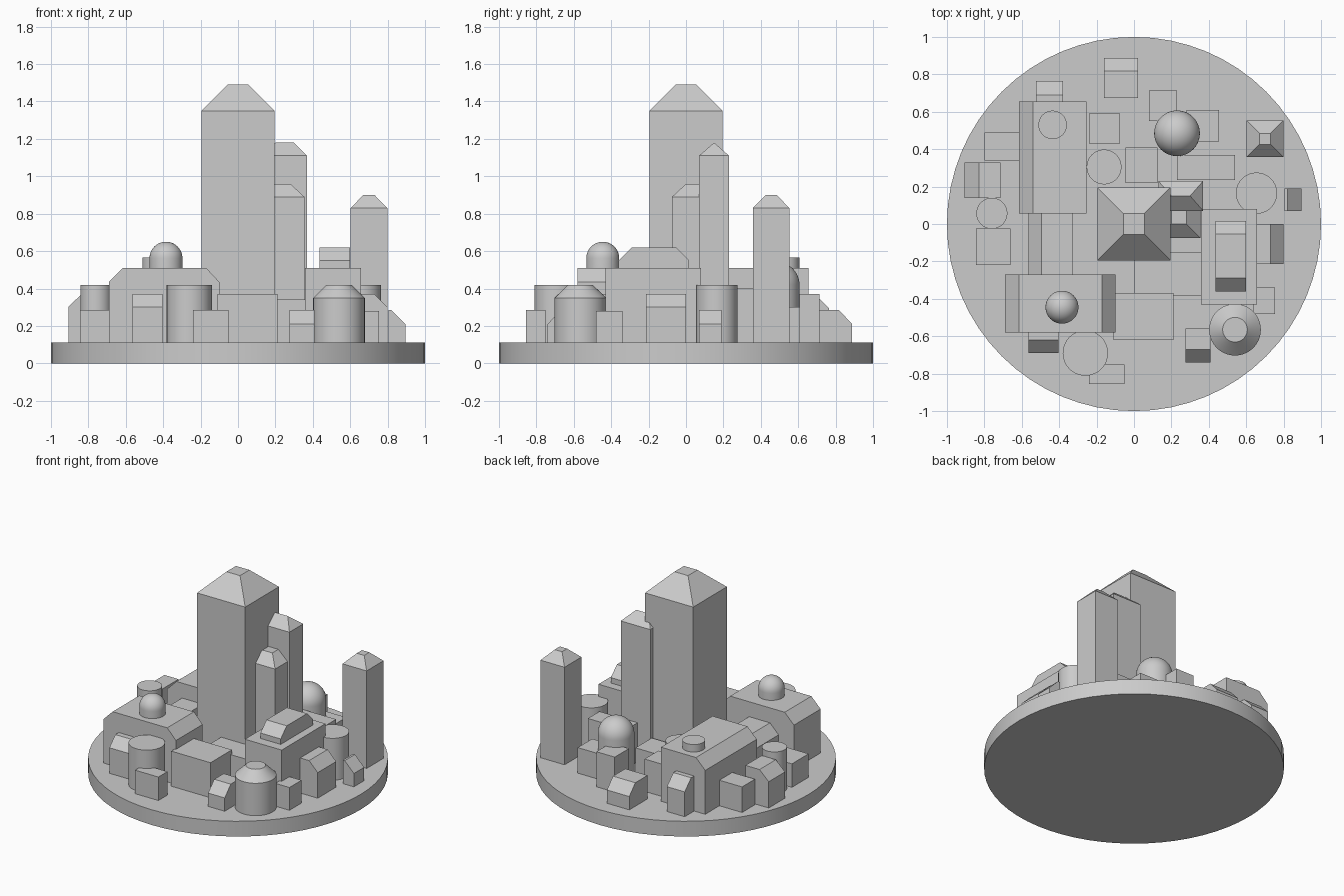
import bpy, bmesh, math
from mathutils import Vector

GROUND = 0.112
SINK = 0.02
SEGMENTS = 64

default_cube = bpy.data.objects.get("Cube")
if default_cube:
    bpy.data.objects.remove(default_cube, do_unlink=True)


def finish(name, bm, smooth=False):
    """Turn a bmesh into a named object with consistent normals."""
    bmesh.ops.remove_doubles(bm, verts=bm.verts, dist=1e-4)
    bmesh.ops.dissolve_limit(bm, angle_limit=0.01, verts=bm.verts, edges=bm.edges)
    bmesh.ops.recalc_face_normals(bm, faces=bm.faces)
    mesh = bpy.data.meshes.new(name)
    bm.to_mesh(mesh)
    bm.free()
    obj = bpy.data.objects.new(name, mesh)
    bpy.context.collection.objects.link(obj)
    if smooth:
        bpy.ops.object.select_all(action="DESELECT")
        obj.select_set(True)
        bpy.context.view_layer.objects.active = obj
        bpy.ops.object.shade_smooth_by_angle(angle=math.radians(30))
    return obj


def block(name, x, y, top, left=0, right=0, front=0, back=0, drop=0, floor=GROUND):
    """Box over the x and y ranges; the insets slope the roof on the -x, +x, -y, +y sides."""
    def corners(l, r, f, b, z):
        x0, x1, y0, y1 = x[0] + l, x[1] - r, y[0] + f, y[1] - b
        return [bm.verts.new(p) for p in ((x0, y0, z), (x1, y0, z), (x1, y1, z), (x0, y1, z))]

    bm = bmesh.new()
    rings = [corners(0, 0, 0, 0, floor - SINK)]
    if drop:
        rings.append(corners(0, 0, 0, 0, top - drop))
    rings.append(corners(left, right, front, back, top))
    for low, high in zip(rings, rings[1:]):
        for i in range(4):
            j = (i + 1) % 4
            bm.faces.new((low[i], low[j], high[j], high[i]))
    bm.faces.new(rings[0][::-1])
    bm.faces.new(rings[-1])
    return finish(name, bm)


def spire(name, center, half, tip, eaves, top):
    """Square tower with a hipped roof cut off flat at the tip."""
    slope = half - tip
    cx, cy = center
    return block(name, (cx - half, cx + half), (cy - half, cy + half), top,
                 slope, slope, slope, slope, drop=top - eaves)


def turned(name, center, profile):
    """Revolve a (radius, height) profile about a vertical axis."""
    bm = bmesh.new()
    verts = [bm.verts.new((r, 0, z)) for r, z in profile]
    edges = [bm.edges.new(pair) for pair in zip(verts, verts[1:])]
    bmesh.ops.spin(bm, geom=verts + edges, cent=(0, 0, 0), axis=(0, 0, 1),
                   angle=math.tau, steps=SEGMENTS, use_duplicate=False)
    bmesh.ops.translate(bm, verts=bm.verts, vec=Vector((*center, 0)))
    return finish(name, bm, smooth=True)


def drum(name, center, radius, top, floor=GROUND):
    base = floor - SINK
    return turned(name, center, [(0, base), (radius, base), (radius, top), (0, top)])


def dome(name, center, radius, spring, floor=GROUND):
    base, steps = floor - SINK, 12
    arc = [(radius * math.cos(math.pi / 2 * i / steps),
            spring + radius * math.sin(math.pi / 2 * i / steps)) for i in range(steps + 1)]
    return turned(name, center, [(0, base), (radius, base)] + arc)


# Round plinth
drum("plinth", (0, 0), 1, GROUND, floor=SINK)

# Tall towers
spire("central_tower", (0, 0), .196, .055, 1.35, 1.49)
spire("corner_tower", (.7, .455), .098, .03, .83, .9)
spire("short_side_tower", (.24, .04), .115, .04, .89, .96)
block("tall_side_tower", (.13, .37), (.07, .23), 1.18,
      left=.07, right=.07, front=.08, back=.08, drop=.07)

# Large halls with bevelled roofs and their rooftop parts
HALL = .51
block("front_left_hall", (-.69, -.1), (-.58, -.27), HALL, left=.075, right=.07, drop=.075)
dome("front_left_hall_dome", (-.385, -.445), .088, .562, floor=HALL)
block("back_left_hall", (-.615, -.255), (.055, .655), HALL, left=.075, drop=.075)
drum("back_left_hall_drum", (-.435, .53), .076, .565, floor=HALL)
block("right_hall", (.357, .657), (-.43, .08), HALL)
block("right_hall_loft", (.435, .6), (-.36, .017), .62, front=.07, back=.07, drop=.07, floor=HALL)

# Middle-sized blocks around the central tower
block("front_block", (-.11, .21), (-.62, -.37), .37)
block("inner_front_block", (0, .37), (-.385, -.15), .34)
block("inner_left_block", (-.565, -.325), (-.28, .06), .4, left=.07, drop=.07)
block("inner_back_block", (-.045, .125), (.22, .41), .31)
block("inner_right_block", (.23, .54), (.235, .37), .4)

# Plain houses
block("left_house", (-.845, -.66), (-.22, -.025), .285)
block("back_left_house", (-.8, -.6), (.34, .49), .3)
block("middle_back_house", (-.24, -.075), (.43, .59), .35)
block("dome_back_house", (.08, .23), (.55, .715), .37)
block("dome_side_house", (.28, .455), (.44, .61), .3)
block("right_house", (.64, .755), (-.48, -.34), .28)
block("front_house", (-.24, -.05), (-.855, -.75), .285)

# Houses with one sloping roof edge
block("left_sloped_house", (-.905, -.715), (.14, .33), .375, left=.075, drop=.07)
block("back_left_sloped_house", (-.525, -.38), (.62, .765), .37, back=.075, drop=.075)
block("back_sloped_house", (-.16, .022), (.675, .888), .285, back=.07, drop=.075)
block("right_sloped_house", (.62, .8), (-.215, 0), .37, right=.07, drop=.07)
block("small_right_sloped_house", (.805, .895), (.07, .19), .285, right=.075, drop=.075)
block("front_right_sloped_house", (.275, .41), (-.74, -.56), .285, front=.07, drop=.075)
block("front_left_sloped_house", (-.565, -.405), (-.69, -.56), .37, front=.07, drop=.07)

# Round buildings
drum("left_drum", (-.76, .057), .083, .42)
drum("front_drum", (-.26, -.69), .121, .42)
drum("right_drum", (.655, .165), .11, .42)
drum("inner_drum", (-.16, .305), .093, .4)
dome("back_dome", (.23, .485), .122, .42)
turned("front_right_cone_roof_drum", (.54, -.565),
       [(0, GROUND - SINK), (.138, GROUND - SINK), (.138, .35), (.066, .42), (0, .42)])
